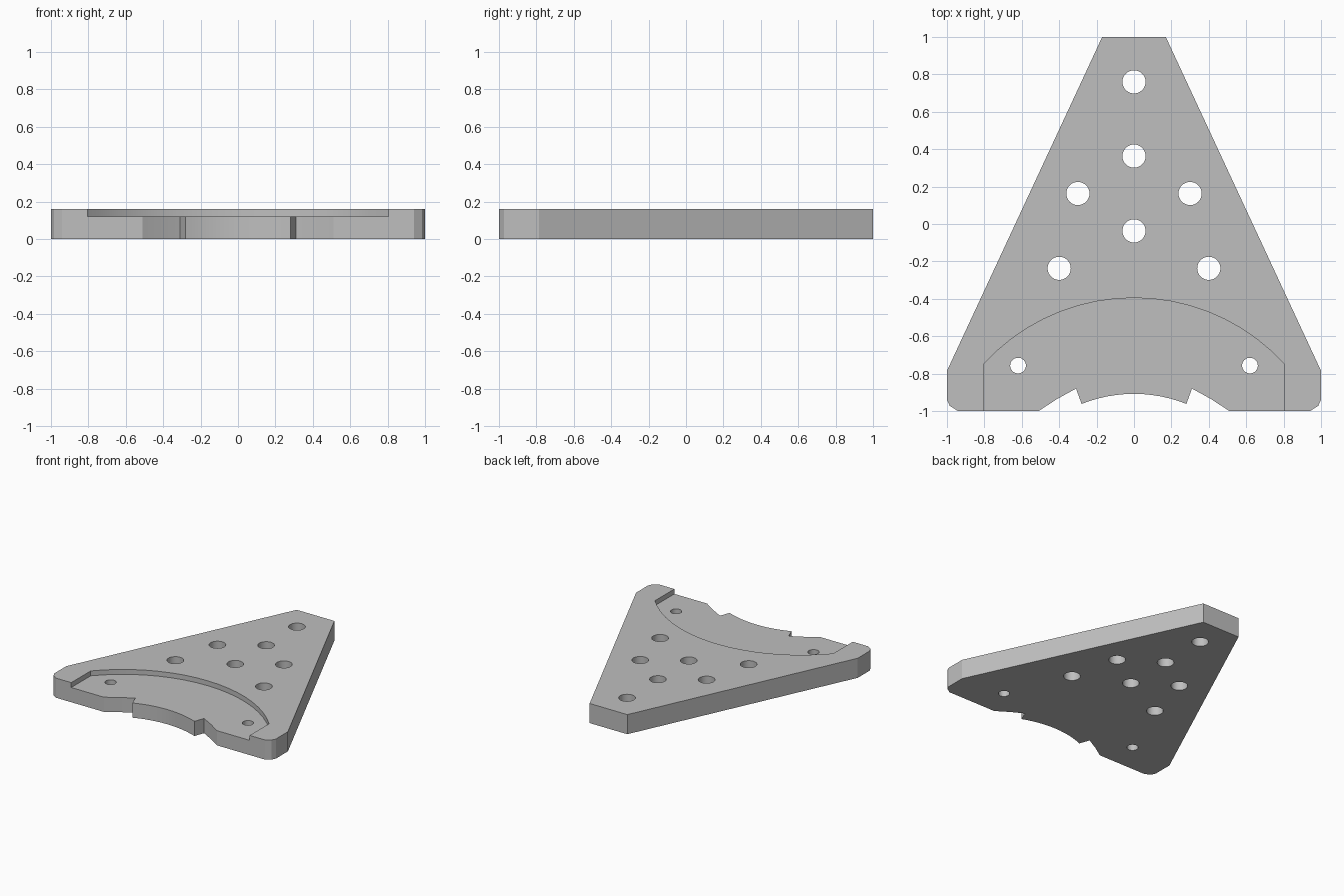
import bpy, bmesh, math

cube = bpy.data.objects.get("Cube")
if cube:
    bpy.data.objects.remove(cube, do_unlink=True)

THICK = 0.16
POCKET_FLOOR = 0.12

grey = bpy.data.materials.new("plain grey")
grey.use_nodes = True
colour = (0.52, 0.52, 0.52, 1)
grey.diffuse_color = colour
grey.node_tree.nodes["Principled BSDF"].inputs["Base Color"].default_value = colour


def arc(half_width, end_y, mid_y, steps):
    """Points from +half_width to -half_width on an arch peaking at mid_y."""
    sag = mid_y - end_y
    radius = (half_width ** 2 + sag ** 2) / (2 * sag)
    sweep = math.asin(half_width / radius)
    angles = [sweep * (1 - 2 * i / steps) for i in range(steps + 1)]
    return [(radius * math.sin(a), mid_y - radius + radius * math.cos(a)) for a in angles]


def circle(x, y, radius, steps=32):
    turns = [2 * math.pi * i / steps for i in range(steps)]
    return [(x + radius * math.cos(t), y + radius * math.sin(t)) for t in turns]


def prism(name, outlines, bottom, top):
    """Extrude flat outlines into closed solids in one object."""
    bm = bmesh.new()
    for points in outlines:
        face = bm.faces.new([bm.verts.new((x, y, bottom)) for x, y in points])
        moved = bmesh.ops.extrude_face_region(bm, geom=[face])["geom"]
        for v in moved:
            if isinstance(v, bmesh.types.BMVert):
                v.co.z = top
    bmesh.ops.recalc_face_normals(bm, faces=bm.faces)
    mesh = bpy.data.meshes.new(name)
    bm.to_mesh(mesh)
    bm.free()
    mesh.materials.append(grey)
    obj = bpy.data.objects.new(name, mesh)
    bpy.context.collection.objects.link(obj)
    return obj


# Tapered plate with rounded front corners and a notched, arched front edge
right_side = [(0.17, 1), (1, -0.785), (1, -0.94), (0.985, -0.972), (0.942, -1),
              (0.51, -1), (0.41, -0.935), (0.31, -0.88)]
left_side = [(-x, y) for x, y in reversed(right_side)]
plate = prism("mounting_plate", [right_side + arc(0.28, -0.962, -0.908, 12) + left_side],
              0, THICK)

# Shallow arched pocket, open at the front
pocket = prism("pocket_cutter", [[(-0.805, -1.2), (0.805, -1.2)] + arc(0.805, -0.75, -0.395, 18)],
               POCKET_FLOOR, THICK + 0.1)

# Through holes: large ones in the body, small ones in the pocket
large = [(0, 0.76), (0, 0.363), (0, -0.037)]
large += [(s * x, y) for s in (-1, 1) for x, y in ((0.3, 0.163), (0.4, -0.237))]
outlines = [circle(x, y, 0.062) for x, y in large]
outlines += [circle(s * 0.62, -0.757, 0.042) for s in (-1, 1)]
holes = prism("hole_cutter", outlines, -0.1, THICK + 0.1)

bpy.ops.object.select_all(action="DESELECT")
plate.select_set(True)
bpy.context.view_layer.objects.active = plate
for cutter in (pocket, holes):
    cut = plate.modifiers.new(cutter.name, "BOOLEAN")
    cut.operation = "DIFFERENCE"
    cut.solver = "EXACT"
    cut.object = cutter
    cutter.hide_render = True
    bpy.ops.object.modifier_apply(modifier=cut.name)
    bpy.data.objects.remove(cutter, do_unlink=True)

bpy.ops.object.shade_smooth_by_angle(angle=math.radians(20))
